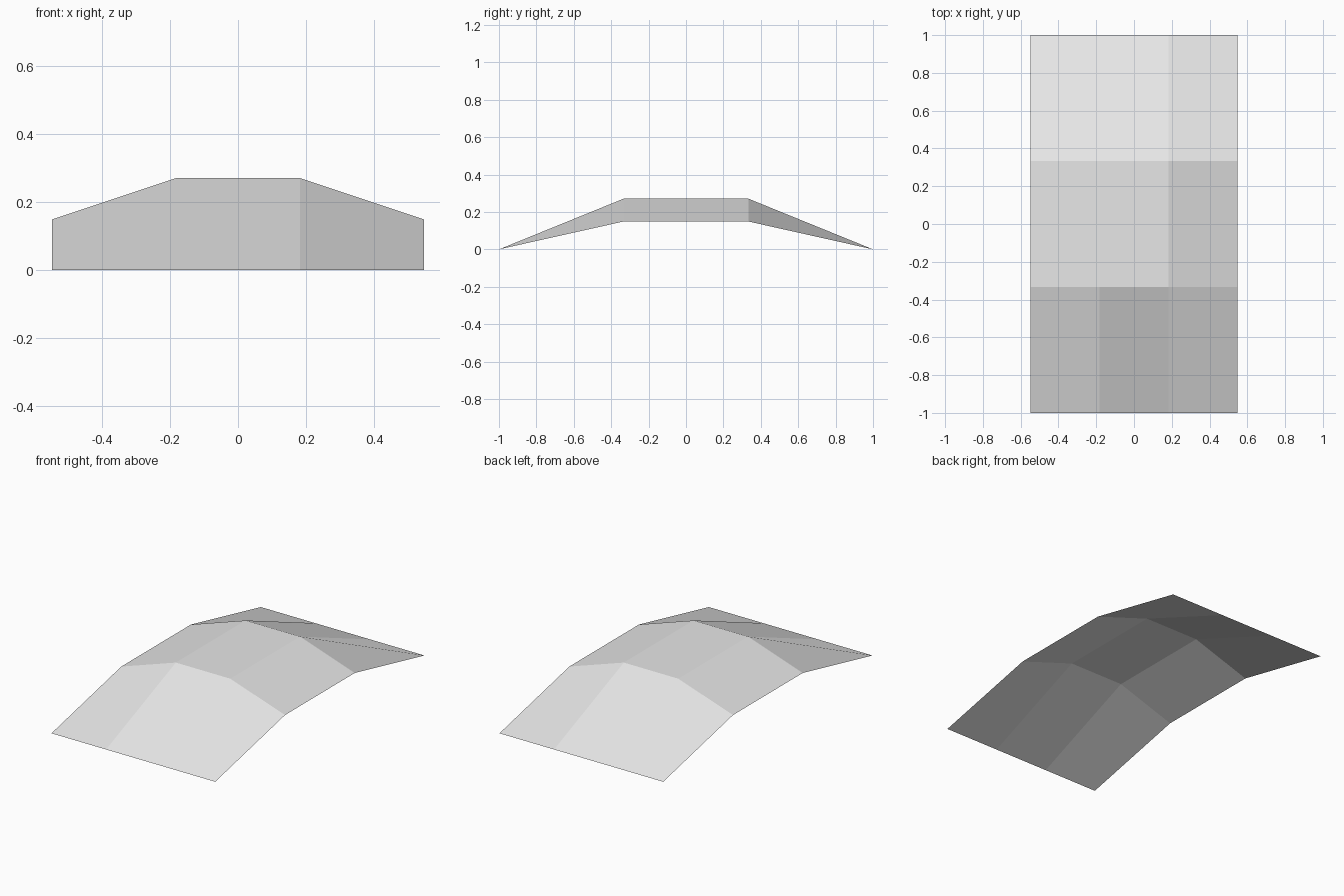
import bpy
import bmesh

cube = bpy.data.objects.get("Cube")
if cube:
    bpy.data.objects.remove(cube, do_unlink=True)

# Plain grey material
grey = bpy.data.materials.new("light_grey")
grey.use_nodes = True
colour = (0.8, 0.8, 0.8, 1)
grey.diffuse_color = colour
grey.node_tree.nodes["Principled BSDF"].inputs["Base Color"].default_value = colour

# Arched sheet: three by three panels, ends resting on the ground
HALF_WIDTH, HALF_LENGTH = 0.548, 1.0
EDGE_HEIGHT, CROWN_HEIGHT = 0.149, 0.271
columns = [HALF_WIDTH * (2 * i / 3 - 1) for i in range(4)]
rows = [HALF_LENGTH * (2 * j / 3 - 1) for j in range(4)]


def height(i, j):
    if j in (0, 3):
        return 0
    return EDGE_HEIGHT if i in (0, 3) else CROWN_HEIGHT


bm = bmesh.new()
grid = [[bm.verts.new((x, y, height(i, j))) for i, x in enumerate(columns)]
        for j, y in enumerate(rows)]
for j in range(3):
    for i in range(3):
        bm.faces.new((grid[j][i], grid[j][i + 1],
                      grid[j + 1][i + 1], grid[j + 1][i]))

mesh = bpy.data.meshes.new("arched_panel")
bm.to_mesh(mesh)
bm.free()
mesh.materials.append(grey)
panel = bpy.data.objects.new("arched_panel", mesh)
bpy.context.collection.objects.link(panel)
